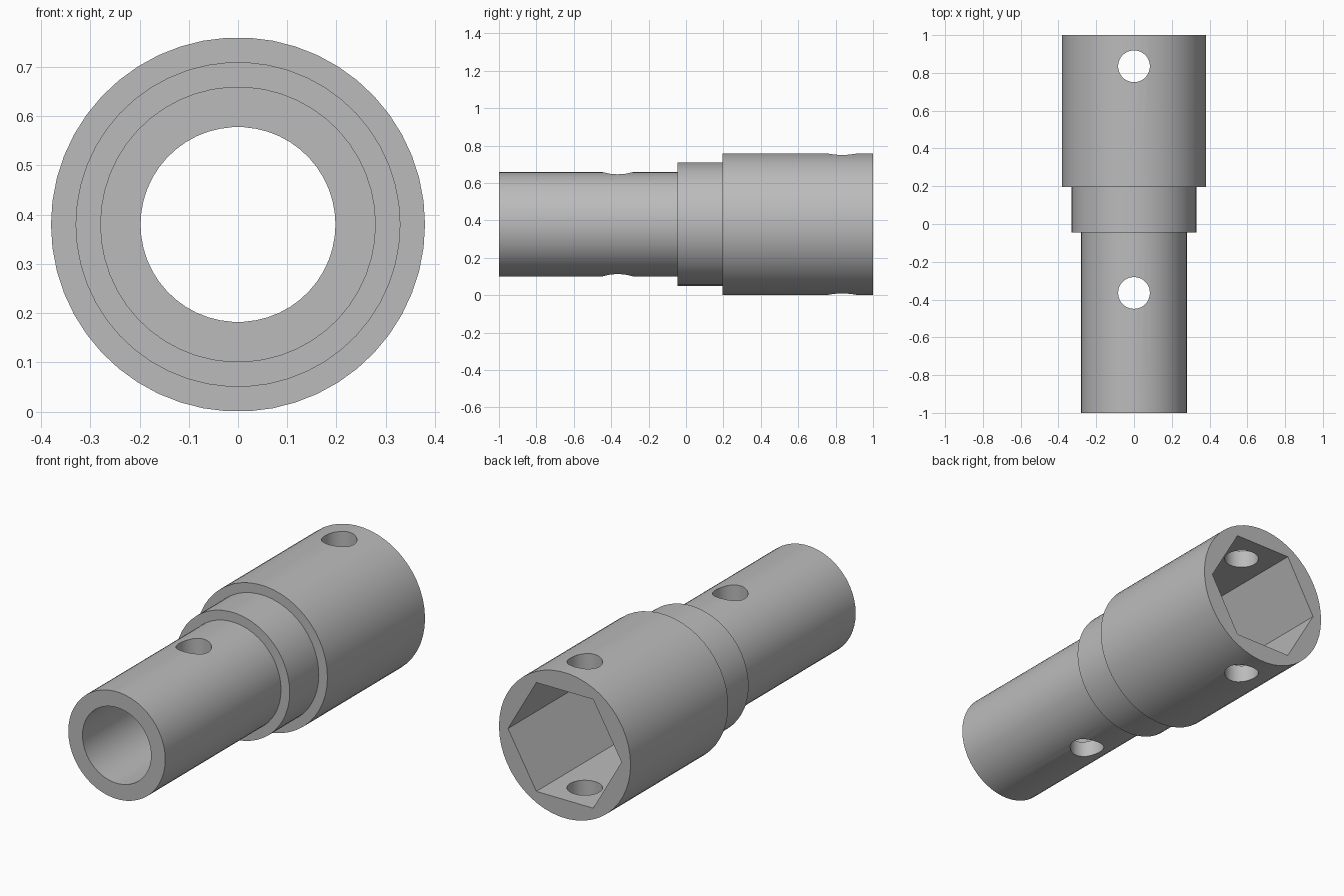
import bpy, bmesh, math
from mathutils import Matrix

cube = bpy.data.objects.get("Cube")
if cube:
    bpy.data.objects.remove(cube, do_unlink=True)

AXIS_Z = 0.38
SIDES = 50

steel = bpy.data.materials.new("plain_grey")
steel.use_nodes = True
GREY = (0.5, 0.5, 0.5, 1)
steel.diffuse_color = GREY
steel.node_tree.nodes["Principled BSDF"].inputs["Base Color"].default_value = GREY


def add_object(name, bm):
    bmesh.ops.recalc_face_normals(bm, faces=bm.faces)
    mesh = bpy.data.meshes.new(name)
    bm.to_mesh(mesh)
    bm.free()
    mesh.materials.append(steel)
    obj = bpy.data.objects.new(name, mesh)
    bpy.context.collection.objects.link(obj)
    return obj


def lathe(name, profile, sides):
    """Solid turned around the y axis from (radius, y) pairs, capped at both ends."""
    bm = bmesh.new()
    rings = []
    for r, y in profile:
        angles = [2 * math.pi * i / sides for i in range(sides)]
        rings.append([bm.verts.new((r * math.cos(a), y, AXIS_Z + r * math.sin(a)))
                      for a in angles])
    for a, b in zip(rings, rings[1:]):
        for i in range(sides):
            j = (i + 1) % sides
            bm.faces.new((a[i], a[j], b[j], b[i]))
    bm.faces.new(rings[0])
    bm.faces.new(rings[-1])
    return add_object(name, bm)


def pin(name, y):
    """Vertical cutter for a cross hole."""
    bm = bmesh.new()
    bmesh.ops.create_cone(bm, cap_ends=True, segments=SIDES, radius1=0.084,
                          radius2=0.084, depth=2,
                          matrix=Matrix.Translation((0, y, AXIS_Z)))
    return add_object(name, bm)


# Stepped outer body: spigot, collar, socket sleeve
body = lathe("stepped_coupling", [(0.28, -1), (0.28, -0.045), (0.33, -0.045),
                                  (0.33, 0.195), (0.38, 0.195), (0.38, 1)], SIDES)

# Round bore, hexagonal socket and the two cross holes
cutters = [
    lathe("bore_cutter", [(0.198, -1.2), (0.198, 0.5)], SIDES),
    lathe("hex_cutter", [(0.328, 0.205), (0.328, 1.2)], 6),
    pin("front_pin_cutter", -0.365),
    pin("back_pin_cutter", 0.835),
]

bpy.ops.object.select_all(action="DESELECT")
body.select_set(True)
bpy.context.view_layer.objects.active = body
for cutter in cutters:
    cutter.hide_render = True
    mod = body.modifiers.new(cutter.name, "BOOLEAN")
    mod.operation = "DIFFERENCE"
    mod.solver = "EXACT"
    mod.object = cutter
    bpy.ops.object.modifier_apply(modifier=mod.name)
    bpy.data.objects.remove(cutter, do_unlink=True)

bpy.ops.object.shade_smooth_by_angle(angle=math.radians(30))
